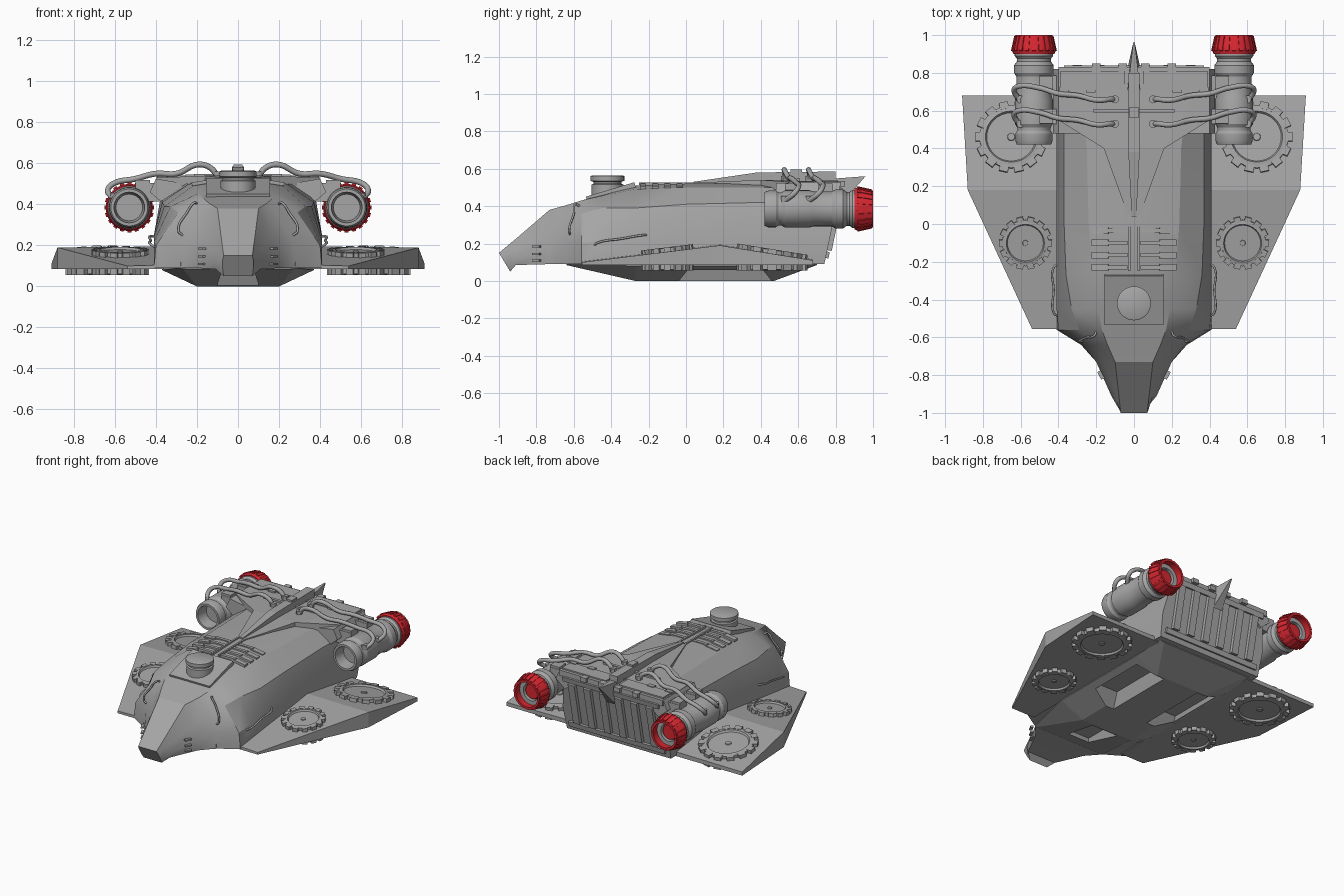
import bpy, bmesh
from math import pi, sin, cos
from mathutils import Matrix, Vector

if "Cube" in bpy.data.objects:
    bpy.data.objects.remove(bpy.data.objects["Cube"])


def material(name, rgb):
    m = bpy.data.materials.new(name)
    m.use_nodes = True
    m.diffuse_color = (*rgb, 1)
    m.node_tree.nodes["Principled BSDF"].inputs["Base Color"].default_value = (*rgb, 1)
    return m


GREY = material("hull grey", (0.38, 0.38, 0.38))
RED = material("nozzle red", (0.68, 0.02, 0.03))


def finish(name, bm, mat=GREY, smooth=30):
    bmesh.ops.recalc_face_normals(bm, faces=bm.faces[:])
    me = bpy.data.meshes.new(name)
    bm.to_mesh(me)
    bm.free()
    ob = bpy.data.objects.new(name, me)
    bpy.context.collection.objects.link(ob)
    me.materials.append(mat)
    bpy.ops.object.select_all(action="DESELECT")
    ob.select_set(True)
    bpy.context.view_layer.objects.active = ob
    if smooth:
        bpy.ops.object.shade_smooth_by_angle(angle=smooth * pi / 180)
    return ob


def add_loft(bm, rings):
    rows = [[bm.verts.new(p) for p in ring] for ring in rings]
    n = len(rows[0])
    for a, b in zip(rows, rows[1:]):
        for i in range(n):
            j = (i + 1) % n
            bm.faces.new((a[i], a[j], b[j], b[i]))
    bm.faces.new(rows[0])
    bm.faces.new(rows[-1])


def section_loft(name, sections, smooth=30):
    """Symmetric loft; each section is y, lean, half outline of (x, z)."""
    rings = []
    for y, lean, half in sections:
        top = half[-1][1]
        right = [Vector((x, y + lean * (top - z), z)) for x, z in half]
        left = [Vector((-p.x, p.y, p.z)) for p in reversed(right)]
        rings.append(right + left)
    bm = bmesh.new()
    add_loft(bm, rings)
    return finish(name, bm, smooth=smooth)


def add_box(bm, center, size, rot=Matrix()):
    m = Matrix.Translation(center) @ rot @ Matrix.Diagonal((*size, 1))
    bmesh.ops.create_cube(bm, size=1, matrix=m)


def add_lathe(bm, profile, matrix, steps=32):
    """Closed profile of (radius, height) turned around local z."""
    rows = [[bm.verts.new(matrix @ Vector((r * cos(2 * pi * k / steps), r * sin(2 * pi * k / steps), h)))
             for r, h in profile] for k in range(steps)]
    for k in range(steps):
        a, b = rows[k], rows[(k + 1) % steps]
        for i in range(len(profile)):
            j = (i + 1) % len(profile)
            bm.faces.new((a[i], b[i], b[j], a[j]))
    bmesh.ops.remove_doubles(bm, verts=bm.verts[:], dist=1e-5)


def prism(name, outline, low, high):
    """Plan outline of (x, y, top z); high is added to the top."""
    bm = bmesh.new()
    add_loft(bm, [[(x, y, low) for x, y, z in outline], [(x, y, z + high) for x, y, z in outline]])
    bmesh.ops.triangulate(bm, faces=[f for f in bm.faces if len(f.verts) > 4])
    return finish(name, bm, smooth=0)


def tube(name, points, radius):
    cu = bpy.data.curves.new(name, "CURVE")
    cu.dimensions = "3D"
    cu.bevel_depth, cu.bevel_resolution, cu.resolution_u = radius, 2, 6
    cu.use_fill_caps = True
    sp = cu.splines.new("BEZIER")
    sp.bezier_points.add(len(points) - 1)
    for bp, p in zip(sp.bezier_points, points):
        bp.co = p
        bp.handle_left_type = bp.handle_right_type = "AUTO"
    ob = bpy.data.objects.new(name, cu)
    bpy.context.collection.objects.link(ob)
    cu.materials.append(GREY)


def rx(angle):
    return Matrix.Rotation(angle, 4, "X")


# Main body from nose to slanted rear
section_loft("hull", [
    (-1.0, 0.6, [(.07, .05), (.075, .09), (.075, .13), (.07, .15), (.04, .15)]),
    (-.91, 0, [(.11, .085), (.12, .12), (.1, .17), (.08, .225), (.05, .225)]),
    (-.73, 0, [(.2, .09), (.2, .16), (.16, .25), (.1, .38), (.06, .38)]),
    (-.64, 0, [(.28, .09), (.27, .2), (.21, .32), (.14, .405), (.08, .405)]),
    (-.56, 0, [(.41, .09), (.40, .2), (.29, .36), (.17, .43), (.1, .43)]),
    (-.45, 0, [(.41, .09), (.41, .22), (.33, .39), (.19, .455), (.1, .46)]),
    (-.27, 0, [(.41, .09), (.41, .24), (.36, .39), (.22, .49), (.1, .51)]),
    (0, 0, [(.41, .09), (.41, .25), (.37, .41), (.24, .5), (.1, .52)]),
    (.4, 0, [(.41, .09), (.41, .25), (.37, .42), (.25, .5), (.1, .52)]),
    (.83, -.21, [(.4, .09), (.41, .25), (.38, .42), (.3, .5), (.1, .52)])], smooth=25)

# Belly with three sunken bays
belly = section_loft("belly", [
    (-.64, 0, [(.27, .085), (.28, .09), (.28, .12)]),
    (-.27, 0, [(.2, 0), (.37, .08), (.37, .12)]),
    (.47, 0, [(.2, 0), (.37, .08), (.37, .12)]),
    (.7, 0, [(.34, .085), (.37, .09), (.37, .12)])], smooth=0)
bm = bmesh.new()
for x, y, w, d in ((.24, .21, .1, .24), (-.24, .21, .1, .24), (0, -.43, .1, .14)):
    add_loft(bm, [[(x + a * w * t, y + b * d * t, z) for a, b in ((-1, -1), (1, -1), (1, 1), (-1, 1))]
                  for t, z in ((1.1, -.02), (.75, .085))])
cutter = finish("bay_cutter", bm, smooth=0)
cutter.hide_render = True
mod = belly.modifiers.new("bays", "BOOLEAN")
mod.object, mod.operation, mod.solver = cutter, "DIFFERENCE", "EXACT"
bpy.context.view_layer.objects.active = belly
bpy.ops.object.modifier_apply(modifier="bays")
bpy.data.objects.remove(cutter)

# Rear deck, spine and tail fin
deck = [(.03, .04, .525), (.16, .4, .54), (.4, .55, .53), (.4, .83, .53)]
prism("rear_deck", deck + [(-x, y, z) for x, y, z in reversed(deck)], .49, 0)
spine = [(.012, .04, .53), (.03, .38, .58), (.03, .8, .585)]
prism("spine", spine + [(-x, y, z) for x, y, z in reversed(spine)], .5, 0)
bm = bmesh.new()
add_loft(bm, [[(-.035, .7, .5), (.035, .7, .5), (.035, .82, .4), (-.035, .82, .4)],
              [(-.035, .7, .54), (.035, .7, .54), (.004, .96, .56), (-.004, .96, .56)]])
finish("tail_fin", bm, smooth=0)

# Rear wall ribs and frame rails, following the wall's lean
bm = bmesh.new()
lean = rx(-.207)
for i in range(6):
    add_box(bm, (-.3 + .12 * i, .795, .31), (.05, .03, .3), lean)
for z in (.14, .48):
    add_box(bm, (0, .83 - .21 * (.52 - z), z), (.74, .03, .035), lean)
finish("rear_ribs", bm, smooth=0)

# Deck fittings: hinge blocks, panels and spine collar
bm = bmesh.new()
for s in (-1, 1):
    for x in (.06, .2):
        add_box(bm, (s * x, .83, .52), (.045, .04, .03))
    add_box(bm, (s * .22, .76, .53), (.34, .1, .02))
    for x in (.23, .37):
        add_box(bm, (s * x, .71, .535), (.05, .03, .02))
    add_box(bm, (s * .12, .6, .54), (.19, .02, .015))
add_box(bm, (0, .59, .57), (.045, .06, .05))
finish("deck_fittings", bm, smooth=0)

# Roof plate, hatch and vents
bm = bmesh.new()
add_box(bm, (0, -.4, .47), (.31, .27, .04), rx(.29))
finish("roof_plate", bm, smooth=0)
bm = bmesh.new()
add_lathe(bm, [(0, .44), (.085, .44), (.085, .515), (.075, .52), (.075, .53),
               (.09, .535), (.09, .56), (.08, .565), (0, .565)], Matrix.Translation((0, -.42, 0)))
finish("roof_hatch", bm)
bm = bmesh.new()
for s in (-1, 1):
    for i in range(4):
        y = -.23 + .065 * i
        add_box(bm, (s * .09, y, .515), (.11, .022, .02))
        add_box(bm, (s * .18, y, .503), (.09, .034, .022), Matrix.Rotation(s * .16, 4, "Y"))
    add_box(bm, (s * .025, -.1, .52), (.012, .3, .015))
finish("roof_vents", bm, smooth=0)


def lift_fan(name, matrix, r):
    bm = bmesh.new()
    add_lathe(bm, [(0, -.02), (.88 * r, -.02), (.88 * r, .014), (.72 * r, .018), (.68 * r, .006), (0, .006)], matrix)
    add_lathe(bm, [(0, 0), (.12 * r, 0), (.1 * r, .012), (0, .012)], matrix, 12)
    for k in range(14):
        turn = matrix @ Matrix.Rotation(2 * pi * k / 14, 4, "Z")
        add_box(bm, (0, 0, 0), (1, 1, 1), turn @ Matrix.Translation((.9 * r, 0, 0))
                @ Matrix.Diagonal((.2 * r, .25 * r, .036, 1)))
    finish(name, bm)


# Everything that comes in left and right pairs
for s, side in ((1, "left"), (-1, "right")):
    # Wing with a raised middle line and its lift fans
    bm = bmesh.new()
    spans = [(-.555, .54, .1), (.18, .88, .19), (.68, .91, .11)]
    add_loft(bm, [[(s * .36, y, .085), (s * x, y, .085), (s * x, y, z), (s * .36, y, z + .005)] for y, x, z in spans])
    finish(side + "_wing", bm, smooth=0)
    for place, x, y, z, r, tilt in (("front", .575, -.1, .162, .14, .122), ("rear", .65, .46, .152, .19, -.159)):
        lift_fan(f"{side}_{place}_fan_top", Matrix.Translation((s * x, y, z)) @ rx(tilt), r)
        lift_fan(f"{side}_{place}_fan_bottom", Matrix.Translation((s * x, y, .075)) @ rx(pi), r)

    # Engine pod, its red nozzle and inner ring
    axis = Matrix.Translation((s * .53, 0, .385)) @ rx(-pi / 2)
    bm = bmesh.new()
    add_lathe(bm, [(0, .5), (.065, .5), (.075, .42), (.09, .42), (.098, .44), (.098, .48), (.088, .495),
                   (.088, .51), (.1, .53), (.1, .66), (.093, .68), (.093, .78), (.105, .8), (.105, .84),
                   (.09, .86), (.09, .875), (.102, .89), (.102, .92), (0, .92)], axis)
    add_lathe(bm, [(.06, .9), (.088, .9), (.088, .95), (.06, .95)], axis)
    finish(side + "_engine", bm)
    bm = bmesh.new()
    add_lathe(bm, [(.08, .9), (.108, .9), (.115, .915), (.114, .94), (.098, 1), (.084, 1), (.09, .95)], axis)
    add_lathe(bm, [(0, .915), (.06, .915), (.05, .94), (0, .94)], axis, 16)
    for k in range(20):
        m = axis @ Matrix.Rotation(2 * pi * k / 20, 4, "Z") @ Matrix.Translation((.107, 0, .955))
        add_box(bm, (0, 0, 0), (1, 1, 1), m @ Matrix.Rotation(-.22, 4, "Y") @ Matrix.Diagonal((.012, .02, .08, 1)))
    finish(side + "_nozzle", bm, RED)

    # Engine mounts and bracing wedge
    bm = bmesh.new()
    for y in (.57, .745):
        add_box(bm, (s * .44, y, .46), (.12, .08, .09))
        add_box(bm, (s * .465, y, .51), (.07, .075, .02))
    add_loft(bm, [[(s * .25, y, .5), (s * .36, y, .4), (s * .43, y, .46), (s * .4, y, .525)] for y in (.48, .82)])
    finish(side + "_engine_mount", bm, smooth=0)

    # Hoses from the deck over the pod, with end collars
    for i, y in enumerate((.53, .66)):
        path = [(.1, y, .535), (.13, y, .575), (.19, y - .005, .595), (.3, y + .02, .55), (.4, y + .03, .55),
                (.5, y + .06, .525), (.61, y + .07, .5), (.635, y + .05, .47), (.61, y, .43)]
        tube(f"{side}_hose_{i + 1}", [(s * a, b, c) for a, b, c in path], .014)
        bm = bmesh.new()
        for x, z in ((.1, .54), (.6, .435)):
            add_lathe(bm, [(0, -.02), (.021, -.02), (.021, .02), (0, .02)], Matrix.Translation((s * x, y, z)), 12)
        finish(f"{side}_hose_collars_{i + 1}", bm)

    # Grab rails and nose side slats
    tube(side + "_side_rail", [(s * .4, -.49, .19), (s * .425, -.47, .205), (s * .425, -.35, .225),
                               (s * .425, -.23, .245), (s * .4, -.21, .245)], .006)
    tube(side + "_cheek_rail", [(s * .27, -.62, .25), (s * .29, -.625, .27), (s * .25, -.6, .36),
                                (s * .21, -.59, .41), (s * .2, -.57, .4)], .006)
    bm = bmesh.new()
    for z in (.11, .145, .185):
        add_box(bm, (s * .175, -.8, z), (.02, .045, .01), Matrix.Rotation(-s * .5, 4, "Z"))
    finish(side + "_nose_slats", bm, smooth=0)
